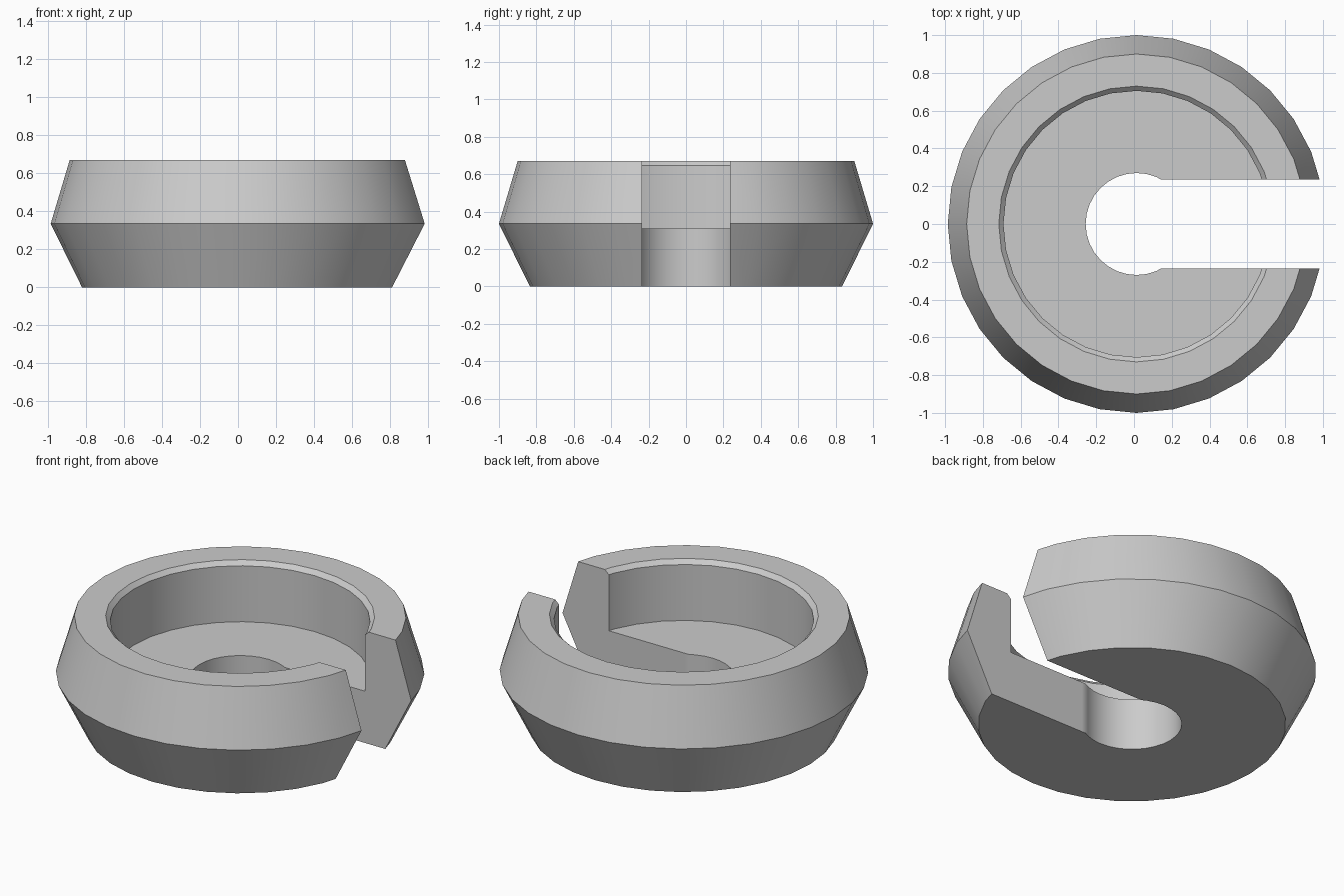
import bpy
import bmesh
import math
from mathutils import Matrix, Vector

if "Cube" in bpy.data.objects:
    bpy.data.objects.remove(bpy.data.objects["Cube"], do_unlink=True)

SIDES = 32
CENTRE_X = 0.014
SLOT_HALF = 0.235

grey = bpy.data.materials.new("plain grey")
grey.use_nodes = True
colour = (0.6, 0.6, 0.6, 1)
grey.diffuse_color = colour
grey.node_tree.nodes["Principled BSDF"].inputs["Base Color"].default_value = colour


def make_object(name, bm):
    bmesh.ops.recalc_face_normals(bm, faces=bm.faces)
    mesh = bpy.data.meshes.new(name)
    bm.to_mesh(mesh)
    bm.free()
    mesh.materials.append(grey)
    obj = bpy.data.objects.new(name, mesh)
    bpy.context.collection.objects.link(obj)
    return obj


def lathe(name, profile):
    """Sweep a closed (radius, height) profile around the vertical axis."""
    bm = bmesh.new()
    rings = []
    for i in range(SIDES):
        a = 2 * math.pi * i / SIDES
        rings.append([bm.verts.new((CENTRE_X + r * math.cos(a), r * math.sin(a), z))
                      for r, z in profile])
    n = len(profile)
    for i, ring in enumerate(rings):
        following = rings[(i + 1) % SIDES]
        for j in range(n):
            k = (j + 1) % n
            bm.faces.new((ring[j], following[j], following[k], ring[k]))
    return make_object(name, bm)


# Cup body: sloped outer walls, chamfered recess, central through hole
body = lathe("slotted_cup", [
    (0.27, 0), (0.835, 0), (1.0, 0.335), (0.9, 0.67),
    (0.73, 0.67), (0.705, 0.645), (0.705, 0.31), (0.27, 0.31),
])

# Straight slot from the hole out through the left side
bm = bmesh.new()
bmesh.ops.create_cube(bm, size=1, matrix=Matrix.Translation(Vector((CENTRE_X + 0.75, 0, 0.35)))
                      @ Matrix.Diagonal((1.5, 2 * SLOT_HALF, 2, 1)))
cutter = make_object("slot_cutter", bm)
cutter.hide_render = True

cut = body.modifiers.new("slot", 'BOOLEAN')
cut.operation = 'DIFFERENCE'
cut.solver = 'EXACT'
cut.object = cutter

bpy.ops.object.select_all(action='DESELECT')
body.select_set(True)
bpy.context.view_layer.objects.active = body
bpy.ops.object.modifier_apply(modifier=cut.name)
bpy.data.objects.remove(cutter, do_unlink=True)
bpy.ops.object.shade_smooth_by_angle(angle=math.radians(30))
